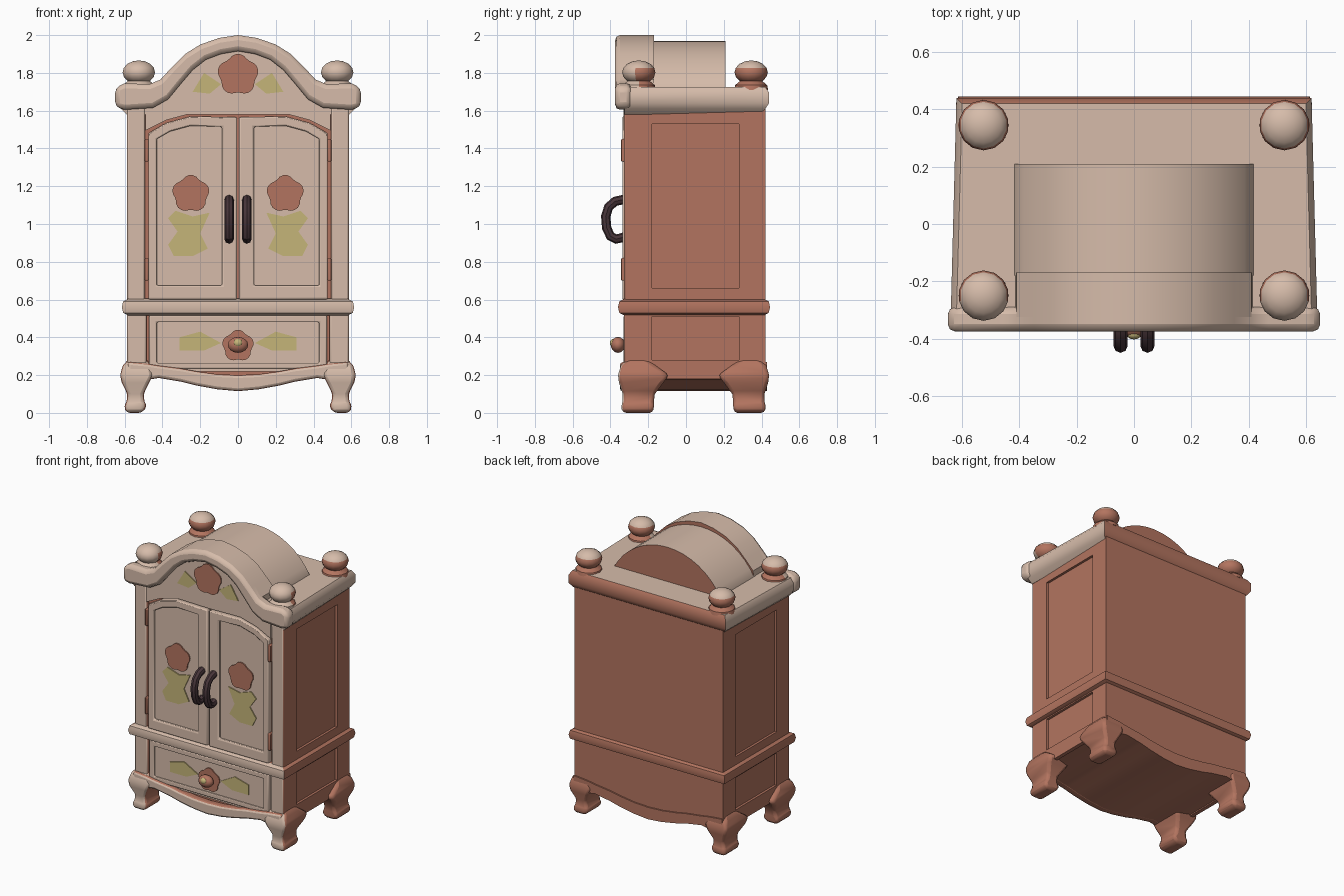
import bpy, bmesh, math
from mathutils import Vector

if "Cube" in bpy.data.objects:
    bpy.data.objects.remove(bpy.data.objects["Cube"])


def material(name, rgb):
    m = bpy.data.materials.new(name)
    m.diffuse_color = (*rgb, 1)
    m.use_nodes = True
    m.node_tree.nodes["Principled BSDF"].inputs["Base Color"].default_value = m.diffuse_color
    return m


CREAM = material("cream paint", (0.67, 0.50, 0.40))
CLAY = material("terracotta", (0.45, 0.175, 0.115))
LEAF = material("olive yellow", (0.56, 0.46, 0.19))
DARK = material("dark plum", (0.065, 0.036, 0.042))


def finish(name, bm, mats, rule=None, bevel=0):
    bmesh.ops.recalc_face_normals(bm, faces=bm.faces)
    if rule:
        for f in bm.faces:
            f.normal_update()
            f.material_index = 0 if rule(f.normal) else 1
    me = bpy.data.meshes.new(name)
    bm.to_mesh(me)
    bm.free()
    for m in mats:
        me.materials.append(m)
    ob = bpy.data.objects.new(name, me)
    bpy.context.collection.objects.link(ob)
    if bevel:
        b = ob.modifiers.new("soft edge", 'BEVEL')
        b.width, b.segments, b.limit_method = bevel, 2, 'ANGLE'
    return ob


def place(u, v, d, axis):
    return (u, d, v) if axis == 'y' else (d, u, v)


def prism(name, pts, d0, d1, mats, rule=None, bevel=0, axis='y'):
    """Outline extruded along an axis."""
    bm = bmesh.new()
    a, b = [[bm.verts.new(place(u, v, d, axis)) for u, v in pts] for d in (d0, d1)]
    bm.faces.new(a)
    bm.faces.new(b[::-1])
    for i in range(len(pts)):
        j = (i + 1) % len(pts)
        bm.faces.new((a[i], a[j], b[j], b[i]))
    return finish(name, bm, mats, rule, bevel)


def band(name, outer, inner, d0, d1, mats, closed=True, rule=None, bevel=0, axis='y'):
    """Flat frame or strip between two outlines."""
    bm = bmesh.new()
    rows = [[bm.verts.new(place(*p, d, axis)) for p, d in
             ((o, d0), (o, d1), (i, d1), (i, d0))] for o, i in zip(outer, inner)]
    n = len(rows)
    for i in range(n if closed else n - 1):
        r, q = rows[i], rows[(i + 1) % n]
        for k in range(4):
            bm.faces.new((r[k], r[(k + 1) % 4], q[(k + 1) % 4], q[k]))
    if not closed:
        bm.faces.new(rows[0])
        bm.faces.new(rows[-1][::-1])
    return finish(name, bm, mats, rule, bevel)


def loft(name, rings, mats, rule=None, bevel=0):
    bm = bmesh.new()
    rs = [[bm.verts.new(p) for p in ring] for ring in rings]
    bm.faces.new(rs[0])
    bm.faces.new(rs[-1])
    for a, b in zip(rs, rs[1:]):
        for i in range(len(a)):
            j = (i + 1) % len(a)
            bm.faces.new((a[i], a[j], b[j], b[i]))
    return finish(name, bm, mats, rule, bevel)


def rect(u0, u1, v0, v1):
    return [(u0, v0), (u1, v0), (u1, v1), (u0, v1)]


def sym(half):
    """Mirror a right-half outline that ends at the middle."""
    return half + [(-x, z) for x, z in reversed(half) if x > 0]


def flip(pts, s):
    return [(x * s, z) for x, z in pts]


def flower(name, x, z, r, y):
    pts = []
    for i in range(30):
        a = math.tau * i / 30
        k = r * (0.82 + 0.18 * abs(math.cos(2.5 * (a - math.pi / 2))))
        pts.append((x + k * math.cos(a), z + k * math.sin(a)))
    prism(name, pts, y, y + 0.008, [CLAY])


TWO = [CREAM, CLAY]
front = lambda n: n.y < -0.4

# carcass with scalloped underside
scallop = [(0.585, 0.19), (0.48, 0.175), (0.42, 0.185), (0.30, 0.165),
           (0.22, 0.145), (0.11, 0.125), (0, 0.115)]
prism("carcass", sym([(0.57, 1.64), (0.57, 0.19)] + scallop[1:])[::-1], -0.30, 0.42, [CLAY])
apron_top = [(0.585, 0.27), (0.48, 0.26), (0.42, 0.25), (0.30, 0.235),
             (0.22, 0.22), (0.11, 0.205), (0, 0.20)]
band("front_apron", sym(apron_top), sym(scallop), -0.35, -0.29, TWO, False, front, 0.015)
band("back_apron", sym(apron_top), sym(scallop), 0.41, 0.43, [CLAY], False)

# side frames, stiles, doors and hinges
for s, side in ((1, "right"), (-1, "left")):
    band(side + "_upper_side_frame", rect(-0.30, 0.42, 0.57, 1.62), rect(-0.18, 0.28, 0.66, 1.53),
         s * 0.56, s * 0.587, [CLAY], axis='x')
    band(side + "_lower_side_frame", rect(-0.30, 0.42, 0.18, 0.56), rect(-0.18, 0.28, 0.28, 0.51),
         s * 0.56, s * 0.587, [CLAY], axis='x')
    prism(side + "_upper_stile", flip(rect(0.492, 0.587, 0.57, 1.62), s), -0.328, -0.29, TWO, front, 0.01)
    prism(side + "_lower_stile", flip(rect(0.485, 0.587, 0.2, 0.56), s), -0.328, -0.29, TWO, front, 0.01)
    outer = [(0.005, 0.6), (0.475, 0.6), (0.475, 1.48), (0.38, 1.535), (0.25, 1.57), (0.005, 1.565)]
    inner = [(0.085, 0.675), (0.43, 0.675), (0.43, 1.45), (0.36, 1.49), (0.25, 1.52), (0.085, 1.515)]
    prism(side + "_door_panel", flip(outer, s), -0.318, -0.29, [CREAM])
    band(side + "_door_frame", flip(outer, s), flip(inner, s), -0.337, -0.31, [CREAM], bevel=0.008)
    for z in (0.70, 1.33):
        prism(side + "_hinge", flip(rect(0.474, 0.494, z, z + 0.12), s), -0.343, -0.30, [CLAY], bevel=0.005)
    # painted door flower
    prism(side + "_door_leaves", flip([(0.15, 1.06), (0.24, 1.04), (0.33, 1.07), (0.37, 1.03),
          (0.32, 0.96), (0.37, 0.89), (0.34, 0.83), (0.24, 0.83), (0.16, 0.87), (0.20, 0.95)], s),
          -0.325, -0.317, [LEAF])
    flower(side + "_door_flower", s * 0.25, 1.16, 0.1, -0.327)
    # painted leaves on crest and drawer
    prism(side + "_crest_leaf", flip([(0.09, 1.74), (0.18, 1.80), (0.24, 1.70), (0.15, 1.69)], s),
          -0.342, -0.334, [LEAF])
    prism(side + "_drawer_leaf", flip([(0.09, 0.37), (0.20, 0.43), (0.31, 0.40), (0.31, 0.33),
          (0.18, 0.33)], s), -0.325, -0.317, [LEAF])
    # curved pull handle
    cu = bpy.data.curves.new(side + "_handle", 'CURVE')
    cu.dimensions, cu.bevel_depth, cu.bevel_resolution, cu.use_fill_caps = '3D', 0.025, 2, True
    path = [(-0.33, 1.13), (-0.375, 1.12), (-0.41, 1.09), (-0.425, 1.04), (-0.42, 0.98),
            (-0.40, 0.935), (-0.37, 0.92), (-0.33, 0.93)]
    sp = cu.splines.new('POLY')
    sp.points.add(len(path) - 1)
    for p, (y, z) in zip(sp.points, path):
        p.co = (s * 0.047, y, z, 1)
    cu.materials.append(DARK)
    ob = bpy.data.objects.new(side + "_handle", cu)
    bpy.context.collection.objects.link(ob)

# arched lintel above the doors
low = [(0.49, 1.495), (0.38, 1.55), (0.25, 1.585), (0, 1.58)]
band("lintel", sym([(x, 1.63) for x, z in low]), sym(low), -0.332, -0.29, [CREAM], False)

# drawer
prism("drawer_panel", rect(-0.47, 0.47, 0.22, 0.515), -0.318, -0.29, [CREAM])
band("drawer_frame", rect(-0.47, 0.47, 0.235, 0.515), rect(-0.43, 0.43, 0.265, 0.48),
     -0.33, -0.31, [CREAM], bevel=0.006)
flower("drawer_flower", 0, 0.355, 0.085, -0.327)


def ball(name, loc, scale, mats, rule=None):
    bm = bmesh.new()
    bmesh.ops.create_uvsphere(bm, u_segments=14, v_segments=8, radius=1)
    bmesh.ops.scale(bm, vec=scale, verts=bm.verts)
    bmesh.ops.translate(bm, vec=loc, verts=bm.verts)
    finish(name, bm, mats, rule)


ball("drawer_knob", (0, -0.36, 0.36), (0.055, 0.038, 0.042), [CLAY])
ball("drawer_knob_centre", (0, -0.385, 0.37), (0.025, 0.018, 0.022), [LEAF])


def corners(x_front, x_back, y0, y1, z):
    return [(-x_front, y0, z), (x_front, y0, z), (x_back, y1, z), (-x_back, y1, z)]


# waist moulding and cornice
loft("waist_moulding", [corners(0.58 + o, 0.58 + o, -0.325 - o, 0.41 + o, z) for z, o in
     ((0.515, 0), (0.53, 0.028), (0.56, 0.035), (0.59, 0.028), (0.605, 0))], TWO, front)
loft("cornice", [corners(0.59 + o, 0.57 + o, -0.325, 0.39 + o, z) for z, o in
     ((1.58, 0), (1.61, 0.03), (1.64, 0.05), (1.695, 0.05), (1.725, 0.03))],
     TWO, lambda n: n.y < 0.4 and n.z > -0.75)

# arched crest with raised moulding
crest_out = [(0.65, 1.72), (0.60, 1.745), (0.47, 1.74), (0.41, 1.765), (0.35, 1.83),
             (0.28, 1.90), (0.20, 1.95), (0.10, 1.985), (0, 2.0)]
crest_in = [(0.65, 1.62), (0.60, 1.605), (0.45, 1.615), (0.37, 1.66), (0.30, 1.745),
            (0.24, 1.815), (0.17, 1.87), (0.09, 1.90), (0, 1.915)]
not_back = lambda n: n.y < 0.4
prism("crest_body", sym([(0.42, 1.64)] + crest_out[3:]), -0.325, -0.17, TWO, not_back)
prism("crest_panel", sym(crest_in[2:]), -0.335, -0.30, [CREAM])
band("crest_moulding", sym(crest_out), sym(crest_in), -0.375, -0.29, [CREAM], False, bevel=0.025)
flower("crest_flower", 0, 1.79, 0.11, -0.344)

# barrel roof behind the crest
R, half = 0.478, math.asin(0.42 / 0.478)
arc = [(R * math.sin(half * (1 - i / 8)), 1.97 - R + R * math.cos(half * (1 - i / 8))) for i in range(9)]
prism("barrel_roof", sym([(0.42, 1.70)] + arc), -0.18, 0.21, TWO, not_back)

# corner feet and ball finials
FOOT = [(0.29, .575, .49, .345, .25), (0.25, .61, .46, .385, .20), (0.20, .625, .45, .40, .13),
        (0.16, .615, .47, .395, .16), (0.10, .585, .50, .375, .205), (0.06, .59, .495, .375, .21),
        (0.035, .605, .48, .385, .21), (0.0, .59, .51, .375, .215)]
for sx, sy, name in ((1, -1, "front_right"), (-1, -1, "front_left"), (1, 1, "back_right"), (-1, 1, "back_left")):
    rings = [[(sx * x, 0.04 + sy * y, z) for x, y in ((xo, yo), (xi, yo), (xi, yi), (xo, yi))]
             for z, xo, xi, yo, yi in FOOT]
    loft(name + "_foot", rings, TWO, lambda n: sy < 0 and n.y < -0.4, 0.02)
    cy = -0.25 if sy < 0 else 0.345
    loft(name + "_finial_collar", [[(sx * 0.525 + r * math.cos(math.tau * i / 12),
         cy + r * math.sin(math.tau * i / 12), z) for i in range(12)]
         for z, r in ((1.71, 0.09), (1.735, 0.085), (1.76, 0.055))],
         TWO, lambda n: sy < 0 and n.y < -0.1)
    ball(name + "_finial", (sx * 0.525, cy, 1.803), (0.088, 0.088, 0.063), TWO,
         lambda n: n.z > 0.35 or (sy < 0 and n.y < -0.1))

# turn handles into meshes and smooth everything
bpy.ops.object.select_all(action='DESELECT')
for ob in bpy.context.scene.objects:
    if ob.type == 'CURVE':
        ob.select_set(True)
        bpy.context.view_layer.objects.active = ob
bpy.ops.object.convert(target='MESH')
bpy.ops.object.select_all(action='SELECT')
bpy.ops.object.shade_smooth_by_angle(angle=math.radians(35))
